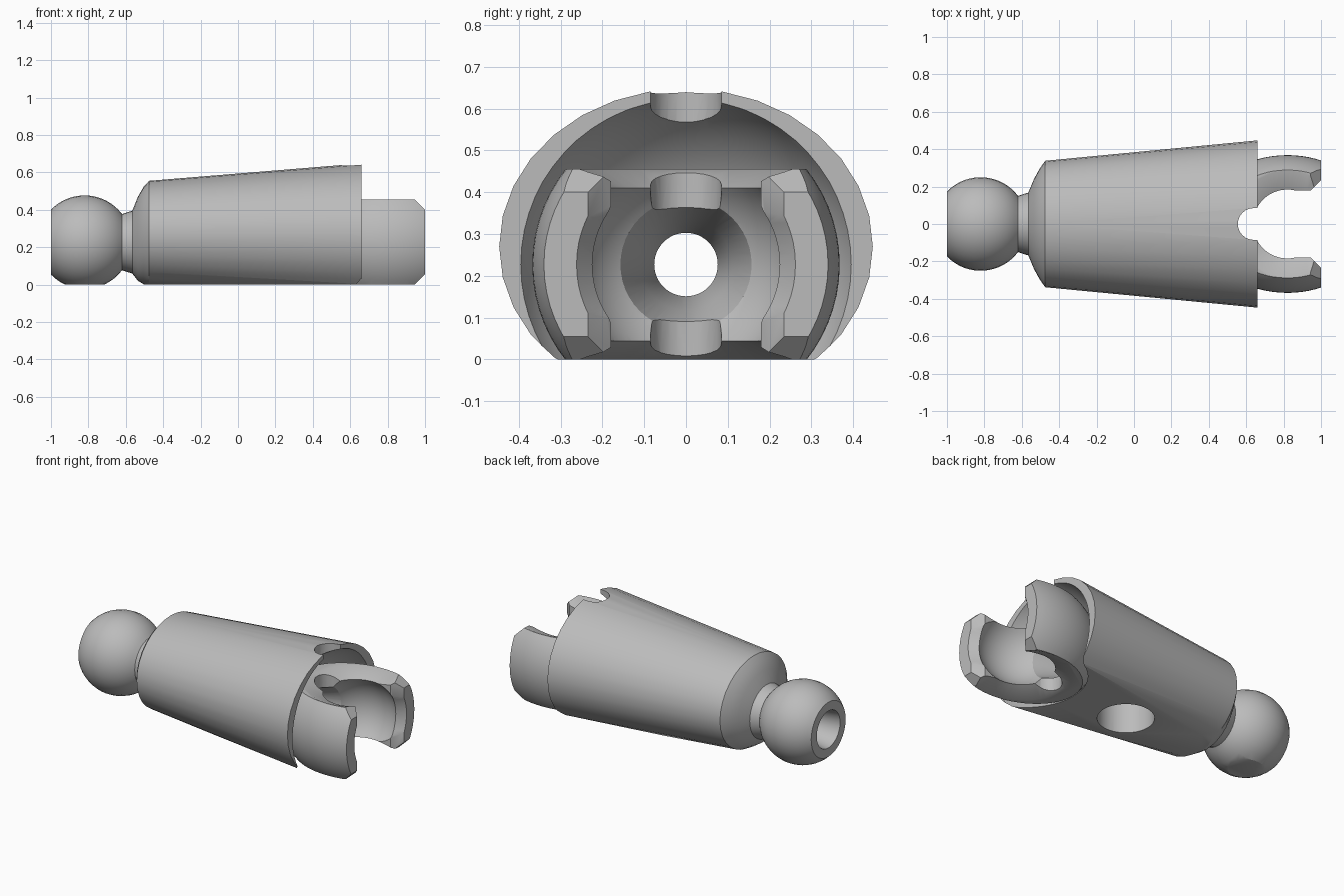
import bpy, bmesh, math
from mathutils import Matrix

cube = bpy.data.objects.get("Cube")
if cube:
    bpy.data.objects.remove(cube, do_unlink=True)

AXIS = 0.227      # height of the ball, bore and socket
SOCKET = 0.82     # distance of ball and socket centres from the middle


def finish(name, bm):
    bmesh.ops.recalc_face_normals(bm, faces=bm.faces)
    mesh = bpy.data.meshes.new(name)
    bm.to_mesh(mesh)
    bm.free()
    obj = bpy.data.objects.new(name, mesh)
    bpy.context.collection.objects.link(obj)
    return obj


def loft(name, rings, sides):
    """Skin elliptical rings (x, half width, half height, centre z) along x."""
    bm = bmesh.new()
    loops = []
    for x, ry, rz, cz in rings:
        angles = [2 * math.pi * i / sides for i in range(sides)]
        loops.append([bm.verts.new((x, ry * math.sin(a), cz + rz * math.cos(a))) for a in angles])
    for a, b in zip(loops, loops[1:]):
        for i in range(sides):
            j = (i + 1) % sides
            bm.faces.new((a[i], a[j], b[j], b[i]))
    bm.faces.new(loops[0])
    bm.faces.new(loops[-1])
    return finish(name, bm)


def lathe(name, profile, sides=64):
    return loft(name, [(x, r, r, AXIS) for x, r in profile], sides)


def prism(name, points, low, high, along):
    """Extrude an outline; along 'y' reads points as x,z and along 'z' as x,y."""
    bm = bmesh.new()
    place = (lambda p, d: (p[0], d, p[1])) if along == "y" else (lambda p, d: (p[0], p[1], d))
    a = [bm.verts.new(place(p, low)) for p in points]
    b = [bm.verts.new(place(p, high)) for p in points]
    bm.faces.new(a)
    bm.faces.new(b)
    for i in range(len(points)):
        j = (i + 1) % len(points)
        bm.faces.new((a[i], a[j], b[j], b[i]))
    return finish(name, bm)


def ball(name, x, radius):
    bm = bmesh.new()
    bmesh.ops.create_uvsphere(bm, u_segments=64, v_segments=32, radius=radius,
                              matrix=Matrix.Translation((x, 0, AXIS)))
    return finish(name, bm)


def cone(name, x, low, high, r_low, r_high):
    bm = bmesh.new()
    bmesh.ops.create_cone(bm, cap_ends=True, segments=48, radius1=r_low, radius2=r_high,
                          depth=high - low, matrix=Matrix.Translation((x, 0, (low + high) / 2)))
    return finish(name, bm)


def combine(target, tool, operation="DIFFERENCE"):
    mod = target.modifiers.new("combine", "BOOLEAN")
    mod.operation = operation
    mod.solver = "EXACT"
    mod.object = tool
    bpy.context.view_layer.objects.active = target
    bpy.ops.object.modifier_apply(modifier=mod.name)
    bpy.data.objects.remove(tool, do_unlink=True)


# Ball, neck and tapered sleeve in one skin
rings = []
for i in range(17):
    t = math.radians(136 - 99 * i / 16)
    r = 0.25 * math.sin(t)
    rings.append((-SOCKET + 0.25 * math.cos(t), r, r, AXIS))
rings[0] = (-1, 0.173, 0.173, AXIS)
rings += [(-0.565, 0.168, 0.168, AXIS),
          (-0.535, 0.24, 0.225, 0.245),
          (-0.505, 0.295, 0.26, 0.262),
          (-0.475, 0.338, 0.285, 0.27),
          (0.66, 0.447, 0.378, 0.27)]
limb = loft("limb_joint", rings, 32)

# Rounded recess inside the open end of the sleeve
combine(limb, ball("recess", 0.8, 0.42))

# Socket block with flat top and bevelled tips
shell = [(0.36 + 0.64 * i / 20) for i in range(21)]
socket = lathe("socket", [(x, 0.368 * math.sqrt(1 - ((x - SOCKET) / 0.47) ** 2)) for x in shell])
outline = [(0.3, -0.11), (0.835, -0.11), (1, 0.055), (1, 0.4), (0.945, 0.455), (0.3, 0.455)]
combine(socket, prism("block_outline", outline, -0.5, 0.5, "y"), "INTERSECT")
combine(limb, socket, "UNION")

# Spherical seat with flared rims above and below
combine(limb, ball("seat", SOCKET, 0.26))
combine(limb, cone("upper_flare", SOCKET, 0.405, 0.46, 0.172, 0.295))
combine(limb, cone("lower_flare", SOCKET, -0.005, 0.05, 0.295, 0.172))

# Front opening between the two prongs
half = [(SOCKET, 0.18), (0.945, 0.18), (1.05, 0.285)]
mouth = half + [(x, -y) for x, y in reversed(half)]
combine(limb, prism("mouth", mouth, -0.2, 0.7, "z"))
combine(limb, lathe("mouth_flare", [(0.9, 0.19), (0.945, 0.22), (1.05, 0.3)]))

# Relief slot with a rounded end at the back of the seat
arc = [math.radians(90 + 15 * i) for i in range(13)]
slot = [(0.64 + 0.085 * math.cos(a), 0.085 * math.sin(a)) for a in arc]
slot += [(SOCKET, -0.085), (SOCKET, 0.085)]
combine(limb, prism("relief_slot", slot, -0.2, 0.7, "z"))

# Waisted bore along the whole length, and the round hole underneath
combine(limb, lathe("bore", [(-1.05, 0.125), (-0.8, 0.085), (-0.6, 0.076),
                             (0.3, 0.076), (0.48, 0.11), (0.65, 0.17)], 48))
combine(limb, cone("underside_hole", 0.06, -0.1, 0.2, 0.162, 0.162))

# Flat underside
combine(limb, prism("floor", [(-2, -1), (2, -1), (2, 0), (-2, 0)], -1, 1, "y"))

# Plain grey material
grey = bpy.data.materials.new("plain_grey")
grey.use_nodes = True
colour = (0.5, 0.5, 0.5, 1)
grey.diffuse_color = colour
grey.node_tree.nodes["Principled BSDF"].inputs["Base Color"].default_value = colour
limb.data.materials.clear()
limb.data.materials.append(grey)

bpy.ops.object.select_all(action="DESELECT")
limb.select_set(True)
bpy.context.view_layer.objects.active = limb
bpy.ops.object.shade_smooth_by_angle(angle=math.radians(28))
